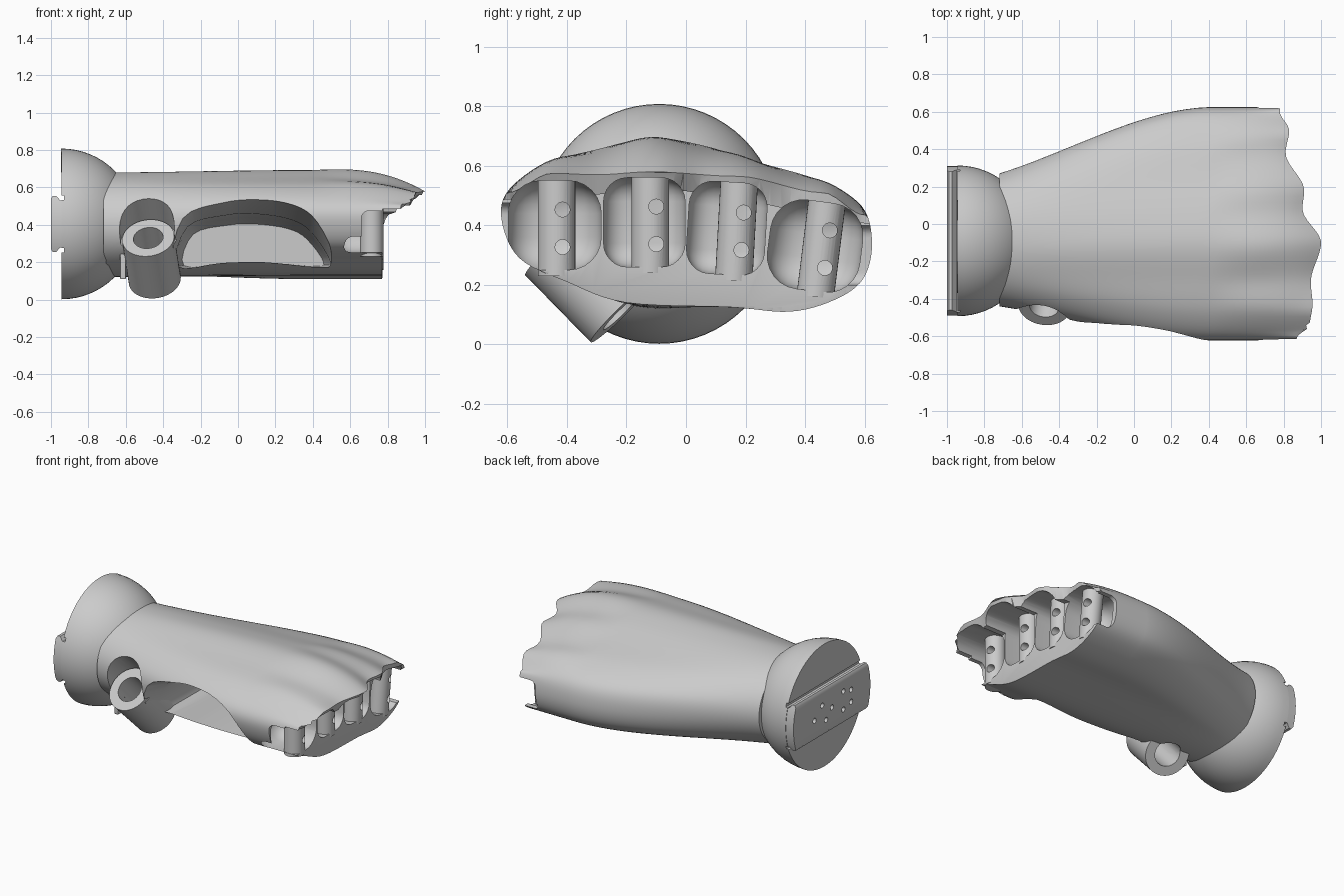
import bpy, bmesh, math
from mathutils import Vector, Matrix

if "Cube" in bpy.data.objects:
    bpy.data.objects.remove(bpy.data.objects["Cube"])

GREY = (0.6, 0.6, 0.6, 1)
mat = bpy.data.materials.new("light grey plastic")
mat.use_nodes = True
mat.diffuse_color = GREY
mat.node_tree.nodes["Principled BSDF"].inputs["Base Color"].default_value = GREY


def finish(name, bm):
    bmesh.ops.recalc_face_normals(bm, faces=bm.faces)
    me = bpy.data.meshes.new(name)
    bm.to_mesh(me)
    bm.free()
    ob = bpy.data.objects.new(name, me)
    me.materials.append(mat)
    bpy.context.collection.objects.link(ob)
    return ob


def loft(name, rings):
    """Skin closed rings of equal length and cap both ends."""
    bm = bmesh.new()
    loops = [[bm.verts.new(p) for p in r] for r in rings]
    n = len(loops[0])
    for a, b in zip(loops, loops[1:]):
        for i in range(n):
            j = (i + 1) % n
            bm.faces.new((a[i], a[j], b[j], b[i]))
    caps = [bm.faces.new(loops[0]), bm.faces.new(loops[-1])]
    bmesh.ops.triangulate(bm, faces=caps)
    return finish(name, bm)


def rod(name, p, q, r, seg=32):
    p, q = Vector(p), Vector(q)
    d = q - p
    m = Matrix.Translation((p + q) / 2) @ d.to_track_quat('Z', 'Y').to_matrix().to_4x4()
    bm = bmesh.new()
    bmesh.ops.create_cone(bm, cap_ends=True, segments=seg, radius1=r, radius2=r,
                          depth=d.length, matrix=m)
    return finish(name, bm)


def rounded_box(name, lo, hi, bevel, tilt=0):
    lo, hi = Vector(lo), Vector(hi)
    bm = bmesh.new()
    bmesh.ops.create_cube(bm, size=1, matrix=Matrix.Diagonal((*(hi - lo), 1)))
    bmesh.ops.bevel(bm, geom=bm.edges[:], offset=bevel, segments=6, profile=0.5,
                    affect='EDGES')
    bm.transform(Matrix.Translation((lo + hi) / 2) @ Matrix.Rotation(tilt, 4, 'X'))
    return finish(name, bm)


def boolean(ob, cutter, op='DIFFERENCE'):
    mod = ob.modifiers.new("cut", 'BOOLEAN')
    mod.operation, mod.object, mod.solver = op, cutter, 'EXACT'
    bpy.context.view_layer.objects.active = ob
    bpy.ops.object.modifier_apply(modifier=mod.name)
    bpy.data.objects.remove(cutter)


def interp(x, pts):
    """Smooth interpolation through (x, value) pairs."""
    if x <= pts[0][0]:
        return pts[0][1]
    for (a, u), (b, v) in zip(pts, pts[1:]):
        if x <= b:
            t = (x - a) / (b - a)
            return u + (v - u) * t * t * (3 - 2 * t)
    return pts[-1][1]


def closed_spline(pts, steps):
    out, n = [], len(pts)
    for i in range(n):
        a, b, c, d = (Vector(pts[(i + k) % n]) for k in (-1, 0, 1, 2))
        for s in range(steps):
            t = s / steps
            out.append(0.5 * (2 * b + (c - a) * t + (2 * a - 5 * b + 4 * c - d) * t * t
                              + (3 * b - a - 3 * c + d) * t ** 3))
    return out


# Hand shell: wrist oval blending to a knuckle outline, with a scalloped hood
knuckle = closed_spline([(-.62, .42), (-.595, .52), (-.47, .608), (-.3, .655), (-.12, .693),
                         (.05, .67), (.25, .61), (.45, .55), (.59, .465), (.625, .34),
                         (.595, .22), (.5, .15), (.35, .11), (.15, .125), (-.2, .14),
                         (-.4, .21), (-.56, .29)], 6)
wrist = []
for p in knuckle:
    a = math.atan2((p.y - .4) / .28, p.x / .62)
    wrist.append(Vector((-.085 + .355 * math.cos(a), .4 + .28 * math.sin(a))))
HOOD = [(-.61, .87), (-.54, .94), (-.43, .955), (-.31, .945), (-.1, 1), (.08, .9),
        (.18, .91), (.38, .81), (.5, .83), (.6, .78)]
ARCH = [(-.6, .51), (-.45, .575), (-.3, .57), (-.12, .58), (.17, .565), (.46, .51), (.6, .435)]
RIDGES = [(-.6, 0), (-.45, 1), (-.3, -1), (-.12, 1), (.05, -1), (.18, 1), (.35, -1),
          (.48, 1), (.6, 0)]
START, SPLIT, PALM_END = -.72, .4, .77
rings = []
for k in range(19):
    t = k / 18
    f = t + .9 * t * t * (1 - t)
    rings.append([(START + (SPLIT - START) * t, *w.lerp(p, f)) for w, p in zip(wrist, knuckle)])
for k in range(1, 17):
    s = k / 16
    ring = []
    for p in knuckle:
        y, z = p
        mid = .4 - .15 * max(0, y)
        w = interp(z - mid, [(-.05, 0), (.07, 1)])
        end = PALM_END + w * (interp(y, HOOD) - PALM_END)
        z += w * .008 * interp(y, RIDGES) * math.sin(math.pi * s)
        low = min(z, interp(y, ARCH))
        z += w * (low - z) * s ** 3
        ring.append((SPLIT + s * (end - SPLIT), y, z))
    rings.append(ring)
hand = loft("hand_shell", rings)

# Finger sockets: y range, z range, corner, tilt; each with a pivot pin
SOCKETS = [(-.597, -.285, .25, .55, .11, 0, -.435), (-.277, -.003, .26, .56, .08, 0, -.12),
           (.006, .268, .235, .545, .08, -.06, .17), (.278, .59, .18, .48, .11, -.13, .455)]
for y0, y1, z0, z1, corner, tilt, py in SOCKETS:
    boolean(hand, rounded_box("socket_cutter", (.5, y0, z0), (1.3, y1, z1), corner, tilt))

# Clear the space under the hood in front of the palm, and open both sides
under = [(-.8, 0), (-.8, .475), (-.28, .505), (0, .515), (.27, .47), (.5, .42), (.8, .38), (.8, 0)]
boolean(hand, loft("under_hood_cutter", [[(x, y, z) for y, z in under] for x in (.772, 1.3)]))
for y0, y1, z0, z1 in ((-.75, -.5, .28, .475), (.5, .75, .2, .4)):
    boolean(hand, rounded_box("side_notch_cutter", (.66, y0, z0), (1.3, y1, z1), .04))

# Thumb opening, flaring outwards
flare = closed_spline([(-.36, .17), (-.3, .45), (-.08, .53), (.1, .54), (.3, .5),
                       (.42, .41), (.53, .2), (.46, .165), (.15, .2), (-.1, .195)], 4)
sections = []
for y, sx, sz in ((-.8, 1.05, 1.1), (-.57, 1, 1), (-.35, .92, .76), (.1, .9, .7), (.3, .84, .6)):
    sections.append([(.08 + (p.x - .08) * sx, y, .2 + (p.y - .2) * sz) for p in flare])
boolean(hand, loft("thumb_opening_cutter", sections))

# Thumb mount tube with a clearance pocket above it
top, low = Vector((-.48, -.44, .33)), Vector((-.445, -.22, .105))
axis = (low - top).normalized()
boolean(hand, rod("clearance_cutter", top - axis * .4, top + axis * .02, .15))
boolean(hand, rod("bore_cutter", top - axis * .2, low + axis * .2, .08))
tube = rod("thumb_mount", top, low, .14, 48)
boolean(tube, rod("bore_cutter", top - axis, low + axis, .08))
fin = rounded_box("thumb_mount_fin", (-.63, -.39, .11), (-.6, -.26, .29), .005)

# Pivot pins with two cross holes
parts = [hand, tube, fin]
for i, (y0, y1, z0, z1, corner, tilt, py) in enumerate(SOCKETS):
    lean = -math.tan(tilt) * .16
    pin = rod(f"finger_pin_{i + 1}", (.715, py - lean, z0 - .02), (.715, py + lean, z1 + .015), .063)
    mid = (z0 + z1) / 2 - .01
    for dz in (-.063, .063):
        y = py + .02 + lean * dz / .16
        boolean(pin, rod("hole_cutter", (.5, y, mid + dz), (1, y, mid + dz), .025, 20))
    parts.append(pin)

# Wrist ball: half sphere with a flat back
CENTRE = Vector((-.945, -.09, .405))
bm = bmesh.new()
bmesh.ops.create_uvsphere(bm, u_segments=64, v_segments=32, radius=.403,
                          matrix=Matrix.Translation(CENTRE) @ Matrix.Rotation(math.pi / 2, 4, 'Y'))
bmesh.ops.bisect_plane(bm, geom=bm.verts[:] + bm.edges[:] + bm.faces[:], dist=.0001,
                       plane_co=CENTRE, plane_no=(-1, 0, 0), clear_outer=True)
bmesh.ops.holes_fill(bm, edges=[e for e in bm.edges if e.is_boundary])
ball = finish("wrist_ball", bm)
for z in (.265, .545):
    boolean(ball, rounded_box("groove_cutter", (-1.1, -1, z - .012), (-.93, 1, z + .012), .002))
boolean(ball, rod("hole_cutter", (-.69, -.6, .2), (-.69, -.2, .2), .016, 16))

# Dovetail bar on the back, rounded at its ends, with screw holes
half = [(-.93, .125), (-.95, .125), (-.972, .15), (-.99, .15), (-1, .135)]
profile = [(x, .405 + h) for x, h in half] + [(x, .405 - h) for x, h in reversed(half)]
bar = loft("mount_bar", [[(x, y, z) for x, z in profile] for y in (-.6, .4)])
boolean(bar, rod("end_cutter", (-1.2, -.09, .405), (-.8, -.09, .405), .4, 64), 'INTERSECT')
for dy, dz in ((-.2, .04), (-.2, -.04), (-.12, .06), (-.12, -.06),
               (.0, .0), (.06, -.06), (.1, .05), (.18, -.02)):
    spot = Vector((-.96, -.09 + dy, .405 + dz))
    boolean(bar, rod("hole_cutter", spot - Vector((.1, 0, 0)), spot, .017, 16))
parts += [ball, bar]

# Smooth shading with sharp edges kept
bpy.ops.object.select_all(action='DESELECT')
for ob in parts:
    ob.select_set(True)
bpy.context.view_layer.objects.active = hand
bpy.ops.object.shade_smooth_by_angle(angle=math.radians(35))
